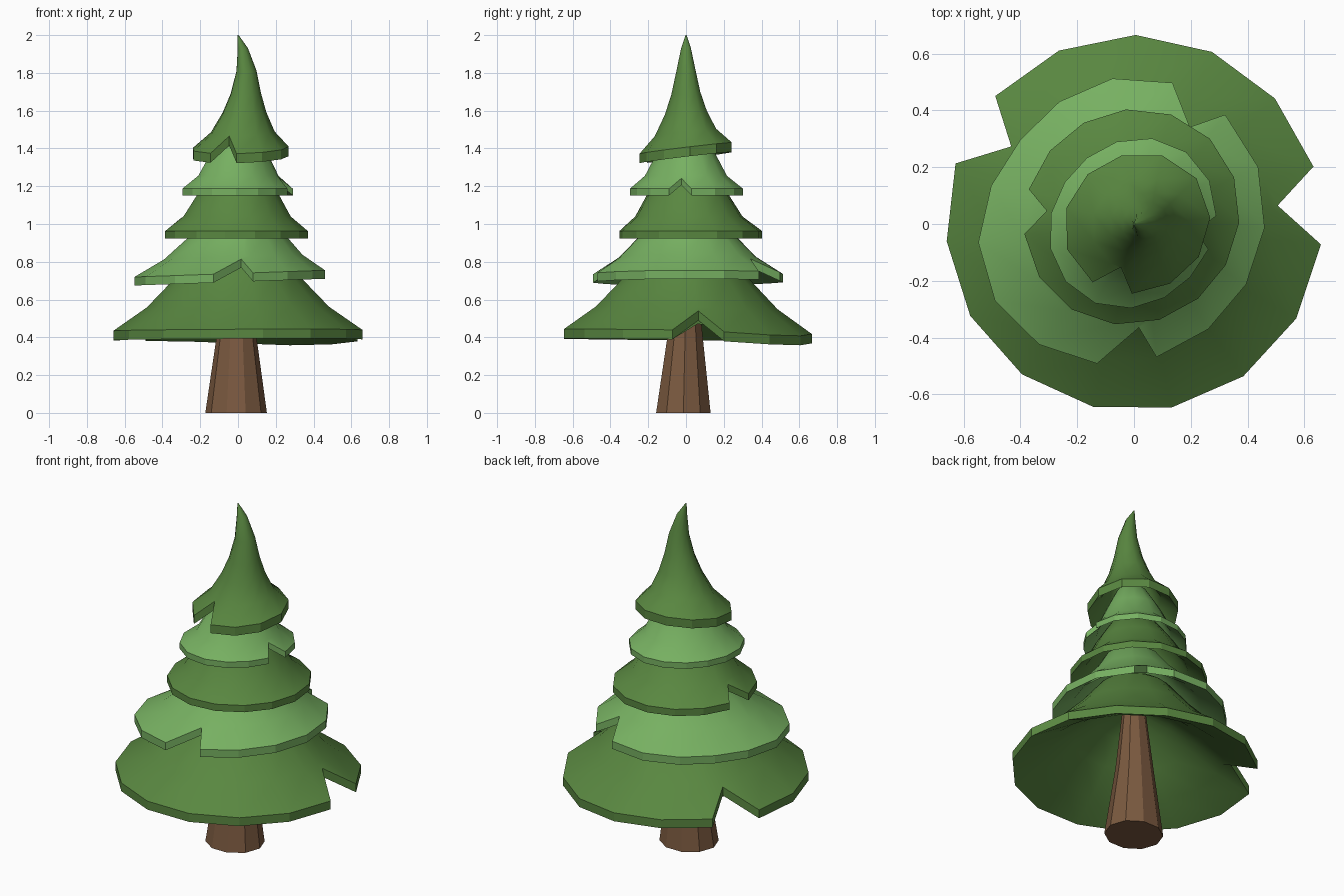
import bpy, bmesh, math

if "Cube" in bpy.data.objects:
    bpy.data.objects.remove(bpy.data.objects["Cube"])


def material(name, rgb):
    m = bpy.data.materials.new(name)
    m.diffuse_color = (*rgb, 1)
    m.use_nodes = True
    m.node_tree.nodes["Principled BSDF"].inputs["Base Color"].default_value = m.diffuse_color
    return m


DARK = material("dark green", (0.1, 0.243, 0.052))
LIGHT = material("light green", (0.183, 0.435, 0.12))
BARK = material("bark brown", (0.195, 0.1, 0.05))


def finish(bm, name, mat):
    bmesh.ops.recalc_face_normals(bm, faces=bm.faces)
    me = bpy.data.meshes.new(name)
    bm.to_mesh(me)
    bm.free()
    me.materials.append(mat)
    bpy.context.collection.objects.link(bpy.data.objects.new(name, me))


def bridge(bm, a, b, smooth):
    n = len(a)
    for i in range(n):
        f = bm.faces.new((a[i], a[(i + 1) % n], b[(i + 1) % n], b[i]))
        f.smooth = smooth


def lobe(deg, centre):
    """Soft bump, 1 at the centre angle, fading to 0 sideways."""
    return max(0, math.cos(math.radians(deg - centre))) ** 4


def tier(name, mat, sides, phase, rings, notches, thick, tilt=(0, 0),
         oval=(0, 45), dent=(0, 0), dip=(0, 0), hollow=1):
    """Hollow bough skirt. rings: (centre x, centre y, radius, z) from rim to top.
    notches: {angle: radius} cut into the rim. oval, dent, dip: (amount, angle).
    hollow: height of the inside relative to the outside."""
    cols = [((phase + 360 * k / sides) % 360, None) for k in range(sides)]
    cols += [(a % 360, r) for a, r in notches.items()]
    cols.sort(key=lambda c: c[0])
    (_, _, r0, z0), (_, _, r1, z1) = rings[:2]
    bm = bmesh.new()
    shells = []
    for drop, rise in ((0, 1), (thick, hollow)):
        shell = []
        for i, (cx, cy, r, z) in enumerate(rings):
            loop = []
            for ang, cut in cols:
                shape = 1 + oval[0] * math.cos(math.radians(2 * (ang - oval[1])))
                shape -= dent[0] * lobe(ang, dent[1])
                rr, zz = r * shape, z0 + (z - z0) * rise
                if cut and i == 0:      # notch point slides up the slope
                    rr = cut
                    t = min(1, (r0 - cut / shape) / (r0 - r1))
                    zz = z0 + (z1 - z0) * t
                dx = rr * math.cos(math.radians(ang))
                dy = rr * math.sin(math.radians(ang))
                zz += (tilt[0] * dx + tilt[1] * dy) / r0
                zz -= dip[0] * lobe(ang, dip[1]) * (r / r0) ** 2
                loop.append(bm.verts.new((cx + dx, cy + dy, zz - drop)))
            shell.append(loop)
        for a, b in zip(shell, shell[1:]):
            bridge(bm, a, b, True)
        bm.faces.new(shell[-1])
        shells.append(shell)
    bridge(bm, shells[0][0], shells[1][0], False)   # rim wall
    finish(bm, name, mat)


# Trunk: tapered post, slightly oval
bm = bmesh.new()
loops = []
for cx, cy, r, z in ((-0.01, -0.014, 0.163, 0), (-0.008, -0.005, 0.106, 0.4),
                     (0, 0, 0.066, 0.74)):
    loops.append([bm.verts.new((cx + r * math.cos(math.radians(36 * k)),
                                cy + 0.93 * r * math.sin(math.radians(36 * k)), z))
                  for k in range(10)])
for a, b in zip(loops, loops[1:]):
    bridge(bm, a, b, False)
bm.faces.new(loops[0])
bm.faces.new(loops[-1])
finish(bm, "trunk", BARK)

# Boughs from bottom to top
tier("bottom_boughs", DARK, 15, -6.5,
     [(0, 0.003, 0.663, 0.437), (0, 0, 0.485, 0.56), (0, 0, 0.33, 0.72),
      (0, 0, 0.2, 0.88), (0, 0, 0.05, 0.98)],
     {7: 0.51, 148: 0.51}, 0.05, (0.003, -0.006), dip=(0.026, 57), hollow=0.68)
tier("lower_boughs", LIGHT, 15, -3,
     [(-0.05, 0.014, 0.51, 0.737), (-0.03, 0.012, 0.37, 0.825),
      (-0.01, 0.01, 0.25, 0.945), (0, 0, 0.17, 1.06), (0, 0, 0.05, 1.14)],
     {53: 0.41, -80: 0.385}, 0.045, (0.018, 0), oval=(0.03, 40), dent=(0.09, 145))
tier("middle_boughs", DARK, 15, -171,
     [(-0.008, 0.025, 0.38, 0.962), (-0.005, 0.015, 0.285, 1.04),
      (0, 0.01, 0.22, 1.15), (0, 0, 0.14, 1.27), (0, 0, 0.04, 1.33)],
     {176: 0.3}, 0.04, oval=(0.025, 45))
tier("upper_boughs", LIGHT, 15, 5,
     [(-0.005, 0.003, 0.296, 1.187), (0, 0, 0.215, 1.255),
      (0.005, 0, 0.155, 1.37), (0.015, 0, 0.09, 1.48), (0.02, 0, 0.03, 1.52)],
     {-7: 0.225}, 0.035, oval=(0.06, 50))
tier("crown", DARK, 11, -94,
     [(0.01, 0.003, 0.253, 1.402), (0.022, 0, 0.168, 1.485),
      (0.032, 0, 0.115, 1.59), (0.04, 0, 0.08, 1.69), (0.044, 0, 0.053, 1.81),
      (0.025, 0, 0.027, 1.93), (0, 0, 0.003, 2.0)],
     {-110: 0.165}, 0.05, (0.005, 0.03), oval=(0.04, 30))
